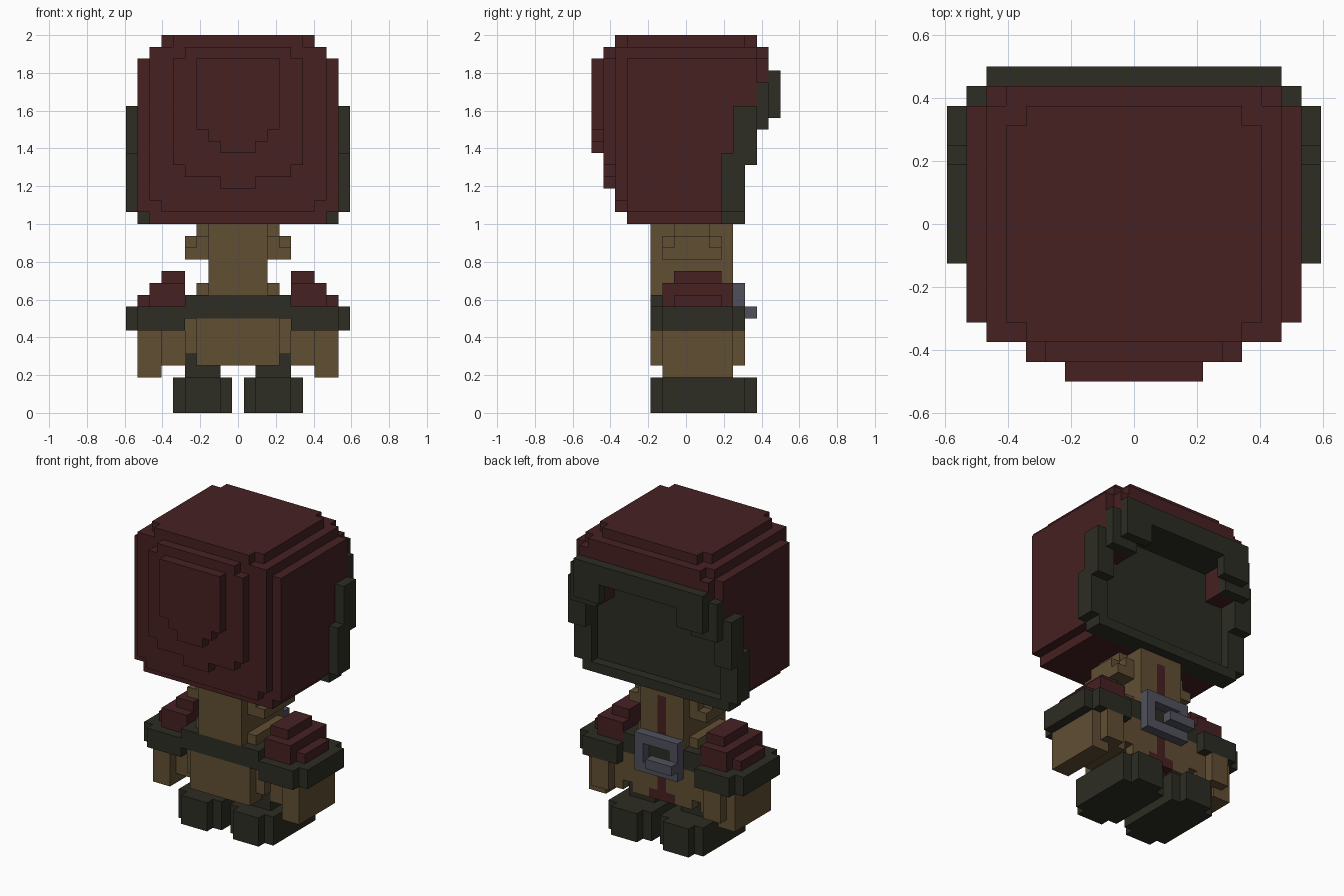
import bpy
import bmesh
from mathutils import Vector

if "Cube" in bpy.data.objects:
    bpy.data.objects.remove(bpy.data.objects["Cube"], do_unlink=True)

UNIT = 1 / 16      # edge length of one block
blocks = {}        # block position -> name of the part that owns it
part_material = {}


def make_material(name, rgb):
    mat = bpy.data.materials.new(name)
    mat.use_nodes = True
    mat.diffuse_color = (*rgb, 1)
    mat.node_tree.nodes["Principled BSDF"].inputs["Base Color"].default_value = (*rgb, 1)
    return mat


red = make_material("dark_red_cloth", (.061, .015, .016))
brown = make_material("brown_cloth", (.12, .077, .034))
dark = make_material("dark_olive_leather", (.026, .026, .017))
grey = make_material("grey_metal", (.081, .081, .11))


def fill(name, mat, x_range, y0, y1, z0, z1):
    """Give a box of blocks to a part, or remove the blocks if name is None."""
    for x in x_range:
        for y in range(y0, y1):
            for z in range(z0, z1):
                if name is None:
                    blocks.pop((x, y, z), None)
                else:
                    blocks[x, y, z] = name
                    part_material[name] = mat


def middle(name, mat, *boxes):
    """Boxes centred on x: columns either side, y from/to, z from/to."""
    for half, *rest in boxes:
        fill(name, mat, range(-half, half + 1), *rest)


def pair(name, mat, *boxes):
    """Mirrored boxes: first and last column, y from/to, z from/to."""
    for a, b, *rest in boxes:
        fill("left_" + name, mat, range(a, b + 1), *rest)
        fill("right_" + name, mat, range(-b, 1 - a), *rest)


# hood: rounded block with a stepped bulge at the front
middle("hood", red,
       (8, -5, 6, 17, 30), (7, -6, -5, 18, 31), (6, -6, -5, 17, 18),
       (7, -5, 3, 16, 17), (7, -5, 7, 28, 30), (6, 5, 7, 30, 31),
       (7, -6, 6, 30, 31), (6, -5, 5, 31, 32), (5, -6, 6, 31, 32))
middle("hood_bulge", red,
       (5, -7, -6, 21, 30), (4, -7, -6, 20, 31), (1, -7, -6, 19, 20),
       (3, -8, -7, 24, 30), (2, -8, -7, 23, 24), (1, -8, -7, 22, 23))

# opening of the hood with the shaded face inside
middle(None, None, (7, 4, 6, 16, 27), (8, 5, 6, 16, 21))
middle("face", dark, (7, 3, 4, 17, 27))
pair("hood_lining", red, (6, 7, 4, 6, 24, 27))

# rim around the opening
middle("rim_bottom", dark, (8, 3, 5, 16, 17))
middle("rim_top", dark, (7, 3, 7, 27, 28), (7, 7, 8, 27, 29))
pair("rim_side", dark,
     (8, 8, 3, 5, 17, 22), (8, 8, 4, 6, 21, 26),
     (9, 9, 3, 5, 17, 22), (9, 9, 4, 6, 21, 26),
     (8, 8, 6, 7, 24, 28), (6, 7, 6, 7, 24, 28), (5, 7, 7, 8, 25, 29))

# tunic, collar and skirt
middle("tunic", brown, (2, -3, 4, 8, 16), (3, -2, 3, 10, 11))
middle("collar", brown,
       (3, -2, 3, 13, 15), (3, -1, 2, 15, 16),
       (4, -2, 3, 13, 14), (4, -1, 2, 14, 15))
middle("tunic", brown, (2, -3, 4, 13, 16))
middle("skirt", brown, (3, -3, 4, 4, 8), (4, -2, 4, 5, 8))
middle("cloth_trim", red, (0, 3, 4, 11, 15), (0, 3, 4, 5, 8), (1, 3, 4, 4, 5))

# belt and buckle
middle("belt", dark, (4, -3, 4, 8, 10))
middle("buckle", grey, (2, 4, 5, 7, 11))
middle(None, None, (1, 4, 5, 8, 10))
fill("buckle_prong", grey, range(-2, 1), 5, 6, 8, 9)

# arms, cuffs and stepped shoulder pads
pair("arm", brown, (7, 8, -2, 4, 3, 7), (5, 6, -1, 4, 4, 7), (6, 7, 4, 5, 4, 7))
pair("cuff", dark, (5, 9, -2, 4, 7, 9), (5, 8, -3, 5, 7, 9))
pair("shoulder_pad", red,
     (5, 7, -2, 4, 9, 11), (5, 8, -1, 3, 9, 10), (5, 6, -1, 3, 11, 12))

# legs and boots
pair("leg", dark, (2, 4, -1, 3, 3, 5))
pair("boot", dark, (1, 5, -2, 5, 0, 3), (2, 4, -3, 6, 0, 3))


def build(name):
    """Skin the outer faces of one part and merge the flat areas."""
    bm = bmesh.new()
    verts = {}
    for cell, owner in blocks.items():
        if owner != name:
            continue
        for axis in range(3):
            for side in (-1, 1):
                near = list(cell)
                near[axis] += side
                if tuple(near) in blocks:
                    continue
                u, v = (axis + 1) % 3, (axis + 2) % 3
                ring = []
                for du, dv in ((0, 0), (1, 0), (1, 1), (0, 1)):
                    corner = list(cell)
                    corner[axis] += side > 0
                    corner[u] += du
                    corner[v] += dv
                    key = tuple(corner)
                    if key not in verts:
                        verts[key] = bm.verts.new((Vector(key) - Vector((.5, 0, 0))) * UNIT)
                    ring.append(verts[key])
                bm.faces.new(ring if side > 0 else ring[::-1])
    bmesh.ops.dissolve_limit(bm, angle_limit=.01, verts=bm.verts, edges=bm.edges)
    mesh = bpy.data.meshes.new(name)
    bm.to_mesh(mesh)
    bm.free()
    mesh.materials.append(part_material[name])
    bpy.context.collection.objects.link(bpy.data.objects.new(name, mesh))


for part in part_material:
    if part in blocks.values():
        build(part)
